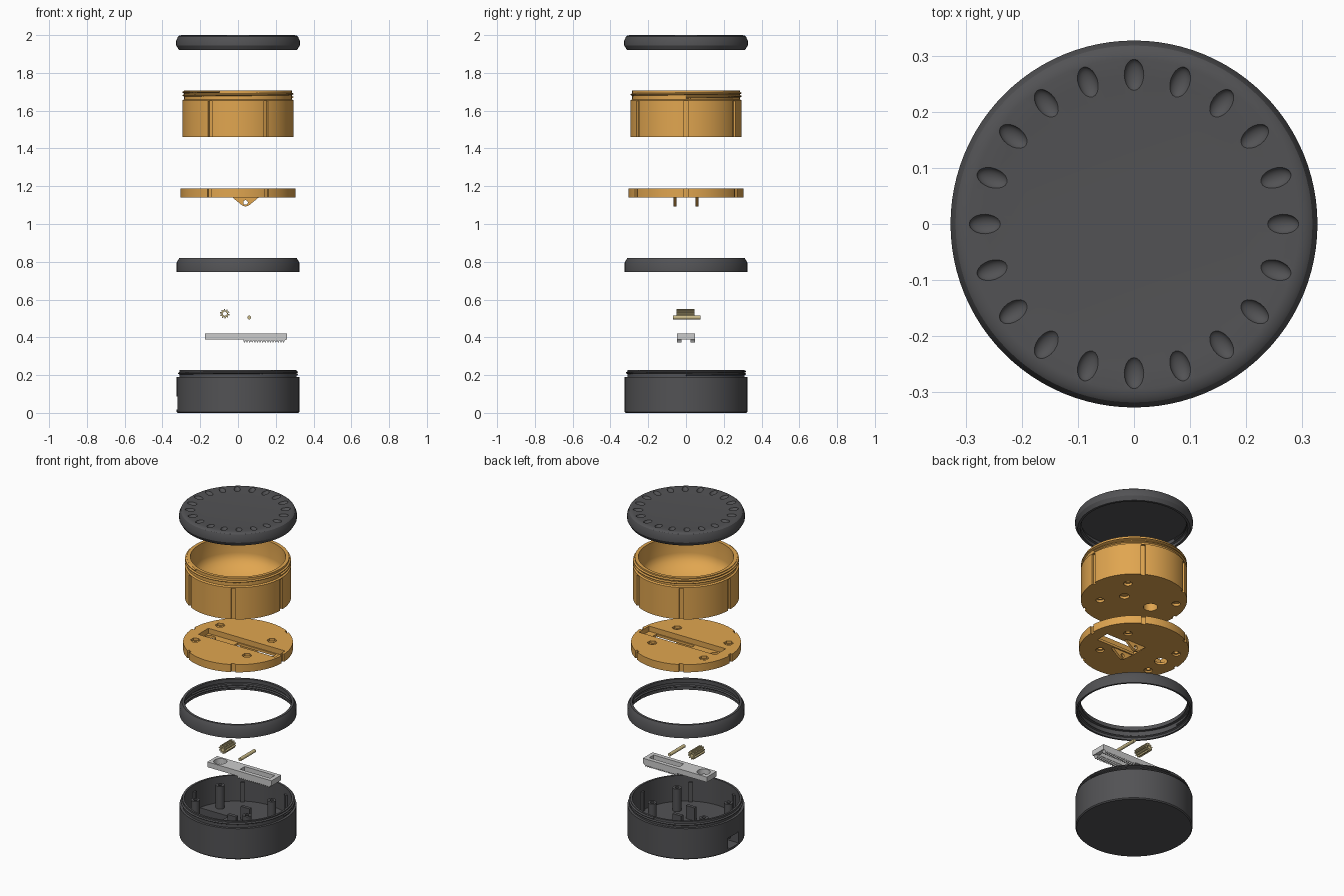
import bpy, bmesh, math
from math import cos, sin, pi, radians
from mathutils import Matrix, Vector

if "Cube" in bpy.data.objects:
    bpy.data.objects.remove(bpy.data.objects["Cube"])

def mat(name, c):
    m = bpy.data.materials.new(name)
    m.diffuse_color = (*c, 1)
    m.use_nodes = True
    m.node_tree.nodes["Principled BSDF"].inputs["Base Color"].default_value = m.diffuse_color
    return m

DARK = mat("dark_plastic", (0.085, 0.085, 0.09))
AMBER = mat("amber_plastic", (0.75, 0.38, 0.08))
BRASS = mat("brass", (0.6, 0.5, 0.25))

def make(name, bm, m=None):
    bmesh.ops.recalc_face_normals(bm, faces=bm.faces)
    me = bpy.data.meshes.new(name)
    bm.to_mesh(me)
    bm.free()
    ob = bpy.data.objects.new(name, me)
    bpy.context.collection.objects.link(ob)
    if m:
        me.materials.append(m)
    return ob

def lathe(name, pts, m, closed=False, n=96):
    bm = bmesh.new()
    vs = [bm.verts.new((r, 0, z)) for r, z in pts]
    for a, b in zip(vs, vs[1:]):
        bm.edges.new((a, b))
    if closed:
        bm.edges.new((vs[-1], vs[0]))
    bmesh.ops.spin(bm, geom=bm.verts[:] + bm.edges[:], cent=(0, 0, 0), axis=(0, 0, 1),
                   angle=2 * pi, steps=n, use_duplicate=False)
    bmesh.ops.remove_doubles(bm, verts=bm.verts, dist=1e-5)
    return make(name, bm, m)

def cyls(name, spots, r, z0, z1, m=None, n=32, axis='Z'):
    """Cylinders at (x, y) for axis Z, or at (x, z) spanning y for axis Y."""
    bm = bmesh.new()
    for u, v in spots:
        c = (z0 + z1) / 2
        M = Matrix.Translation((u, v, c)) if axis == 'Z' else \
            Matrix.Translation((u, c, v)) @ Matrix.Rotation(pi / 2, 4, 'X')
        bmesh.ops.create_cone(bm, cap_ends=True, segments=n, radius1=r, radius2=r,
                              depth=z1 - z0, matrix=M)
    return make(name, bm, m)

def box(name, x, y, z, m=None, angles=(0,)):
    """Box given by its ranges, repeated around the z axis."""
    bm = bmesh.new()
    for a in angles:
        M = Matrix.Rotation(radians(a), 4, 'Z') @ \
            Matrix.Translation([sum(t) / 2 for t in (x, y, z)]) @ \
            Matrix.Diagonal((x[1] - x[0], y[1] - y[0], z[1] - z[0], 1))
        bmesh.ops.create_cube(bm, size=1, matrix=M)
    return make(name, bm, m)

def prism(name, pts, y0, y1, m=None):
    bm = bmesh.new()
    f = bm.faces.new([bm.verts.new((x, y0, z)) for x, z in pts])
    ext = bmesh.ops.extrude_face_region(bm, geom=[f])
    vs = [g for g in ext['geom'] if isinstance(g, bmesh.types.BMVert)]
    bmesh.ops.translate(bm, verts=vs, vec=(0, y1 - y0, 0))
    return make(name, bm, m)

def thread(name, r, depth, z, pitch, turns, m, n=72):
    """Helical ridge; negative depth points inward."""
    bm = bmesh.new()
    rows = []
    for i in range(int(n * turns) + 1):
        a = 2 * pi * i / n
        zz = z + pitch * i / n
        rows.append([bm.verts.new((q * cos(a), q * sin(a), zz + d)) for q, d in
                     ((r, -0.007), (r + depth, -0.002), (r + depth, 0.002), (r, 0.007))])
    for p, q in zip(rows, rows[1:]):
        for k in range(4):
            bm.faces.new((p[k], p[(k + 1) % 4], q[(k + 1) % 4], q[k]))
    bm.faces.new(rows[0])
    bm.faces.new(rows[-1])
    return make(name, bm, m)

def cut(ob, *cutters):
    for c in cutters:
        md = ob.modifiers.new("cut", 'BOOLEAN')
        md.operation, md.solver, md.object = 'DIFFERENCE', 'EXACT', c
        dg = bpy.context.evaluated_depsgraph_get()
        me = bpy.data.meshes.new_from_object(ob.evaluated_get(dg))
        ob.modifiers.clear()
        ob.data = me
        bpy.data.objects.remove(c)

SCREWS = [(x, s * 0.12) for x in (-0.205, 0.145) for s in (-1, 1)]
SIX = range(0, 360, 60)

# base cup with exit opening on the left side
base = lathe("base_cup", [(0, 0), (0.319, 0), (0.325, 0.006), (0.325, 0.19), (0.31, 0.19), (0.31, 0.228),
                          (0.298, 0.228), (0.298, 0.07), (0, 0.07)], DARK)
cut(base, box("c", (-0.4, -0.1), (-0.05, 0.05), (0.018, 0.088)))
thread("base_thread", 0.309, 0.009, 0.203, 0.013, 1.25, DARK)
box("base_keys", (0.286, 0.3), (-0.01, 0.01), (0.06, 0.19), DARK, SIX)
posts = cyls("screw_posts", SCREWS, 0.025, 0.06, 0.208, DARK)
cut(posts, cyls("c", SCREWS, 0.011, 0.1, 0.25, n=20))
for s in (-1, 1):
    box("gear_bracket", (-0.02, 0.04), sorted((s * 0.055, s * 0.075)), (0.06, 0.15), DARK)

# sliding bar with two toothed racks
slider = box("slider", (-0.175, 0.26), (-0.047, 0.047), (0.388, 0.42))
cut(slider, cyls("c", [(-0.12, 0)], 0.037, 0.3, 0.5),
    box("c", (0.03, 0.235), (-0.022, 0.022), (0.3, 0.5)))
N, x0, step = 16, 0.028, 0.0138
rack = [(x0, 0.392)]
for i in range(N):
    rack += [(x0 + step * (i + f), z) for f, z in ((0.05, 0.382), (0.3, 0.373), (0.6, 0.373), (0.85, 0.382))]
rack += [(0.259, 0.392)]
for s in (-1, 1):
    prism("slider_rack", rack, *sorted((s * 0.024, s * 0.047)))

# pinion gear and its axle
gear_pts = []
for i in range(10):
    for f, r in ((0, 0.018), (0.3, 0.018), (0.45, 0.026), (0.8, 0.026)):
        a = 2 * pi * (i + f) / 10
        gear_pts.append((-0.07 + r * cos(a), 0.525 + r * sin(a)))
gear = prism("pinion_gear", gear_pts, -0.05, 0.045, BRASS)
cut(gear, cyls("c", [(-0.07, 0.525)], 0.011, -0.1, 0.1, n=20, axis='Y'))
cyls("axle_pin", [(0.06, 0.505)], 0.01, -0.068, 0.076, BRASS, 24, 'Y')

# retaining ring
lathe("retaining_ring", [(0.325, 0.745), (0.325, 0.795), (0.311, 0.82), (0.297, 0.82),
                         (0.297, 0.797), (0.314, 0.797), (0.314, 0.745)], DARK, True)
thread("ring_thread", 0.315, -0.008, 0.757, 0.013, 1.5, DARK)

# carrier plate with slide channel and axle lugs
plate = lathe("carrier_plate", [(0, 1.14), (0.305, 1.14), (0.305, 1.187), (0, 1.187)], AMBER)
cut(plate, box("c", (0.293, 0.35), (-0.012, 0.012), (1.1, 1.2), None, SIX),
    box("c", (-0.235, 0.285), (-0.049, 0.049), (1.155, 1.25)),
    box("c", (-0.03, 0.23), (-0.042, 0.042), (1.1, 1.2)),
    cyls("c", [(-0.195, 0)], 0.036, 1.1, 1.2),
    cyls("c", SCREWS, 0.028, 1.172, 1.25, n=6),
    cyls("c", SCREWS, 0.013, 1.1, 1.2, n=20),
    cyls("c", SCREWS, 0.024, 1.1, 1.15))
lug = [(-0.035, 1.145), (0.02, 1.1)] + \
      [(0.04 + 0.024 * cos(radians(t)), 1.117 + 0.024 * sin(radians(t))) for t in range(235, 306, 14)] + \
      [(0.06, 1.1), (0.115, 1.145)]
for y in (-0.058, 0.057):
    o = prism("axle_lug", lug, y - 0.008, y + 0.008, AMBER)
    cut(o, cyls("c", [(0.04, 1.114)], 0.012, -0.2, 0.2, n=20, axis='Y'))

# storage cup with bowl shaped floor
bowl = [(0.263 * sin(radians(t)), 1.61 - 0.125 * cos(radians(t))) for t in range(90, 0, -10)]
cup = lathe("storage_cup", [(0, 1.46), (0.295, 1.46), (0.295, 1.655), (0.285, 1.66), (0.285, 1.708),
                            (0.265, 1.708)] + bowl + [(0, 1.485)], AMBER)
cut(cup, box("c", (0.283, 0.35), (-0.012, 0.012), (1.4, 1.65), None, SIX),
    cyls("c", [(-0.12, 0)], 0.04, 1.4, 1.6),
    cyls("c", [(0.07, 0)], 0.028, 1.4, 1.475),
    cyls("c", SCREWS, 0.024, 1.4, 1.475),
    cyls("c", SCREWS, 0.013, 1.42, 1.482, n=20))
thread("cup_thread", 0.284, 0.010, 1.672, 0.017, 1.7, AMBER)

# screw lid with ring of finger dents
lid = lathe("lid", [(0, 1.993), (0.2, 1.994), (0.26, 1.997), (0.295, 2.0), (0.31, 1.998), (0.318, 1.992),
                    (0.327, 1.97), (0.327, 1.945), (0.313, 1.922), (0.299, 1.922), (0.299, 1.972), (0, 1.972)], DARK)
bm = bmesh.new()
for i in range(20):
    M = Matrix.Rotation(2 * pi * i / 20, 4, 'Z') @ Matrix.Translation((0.265, 0, 2.001)) @ \
        Matrix.Diagonal((0.029, 0.018, 0.014, 1))
    bmesh.ops.create_uvsphere(bm, u_segments=20, v_segments=12, radius=1, matrix=M)
cut(lid, make("c", bm))
thread("lid_thread", 0.300, -0.009, 1.938, 0.014, 1.5, DARK)

# smooth shading with crisp edges
for o in bpy.context.scene.objects:
    o.select_set(True)
    bpy.context.view_layer.objects.active = o
bpy.ops.object.shade_smooth_by_angle(angle=radians(30))
